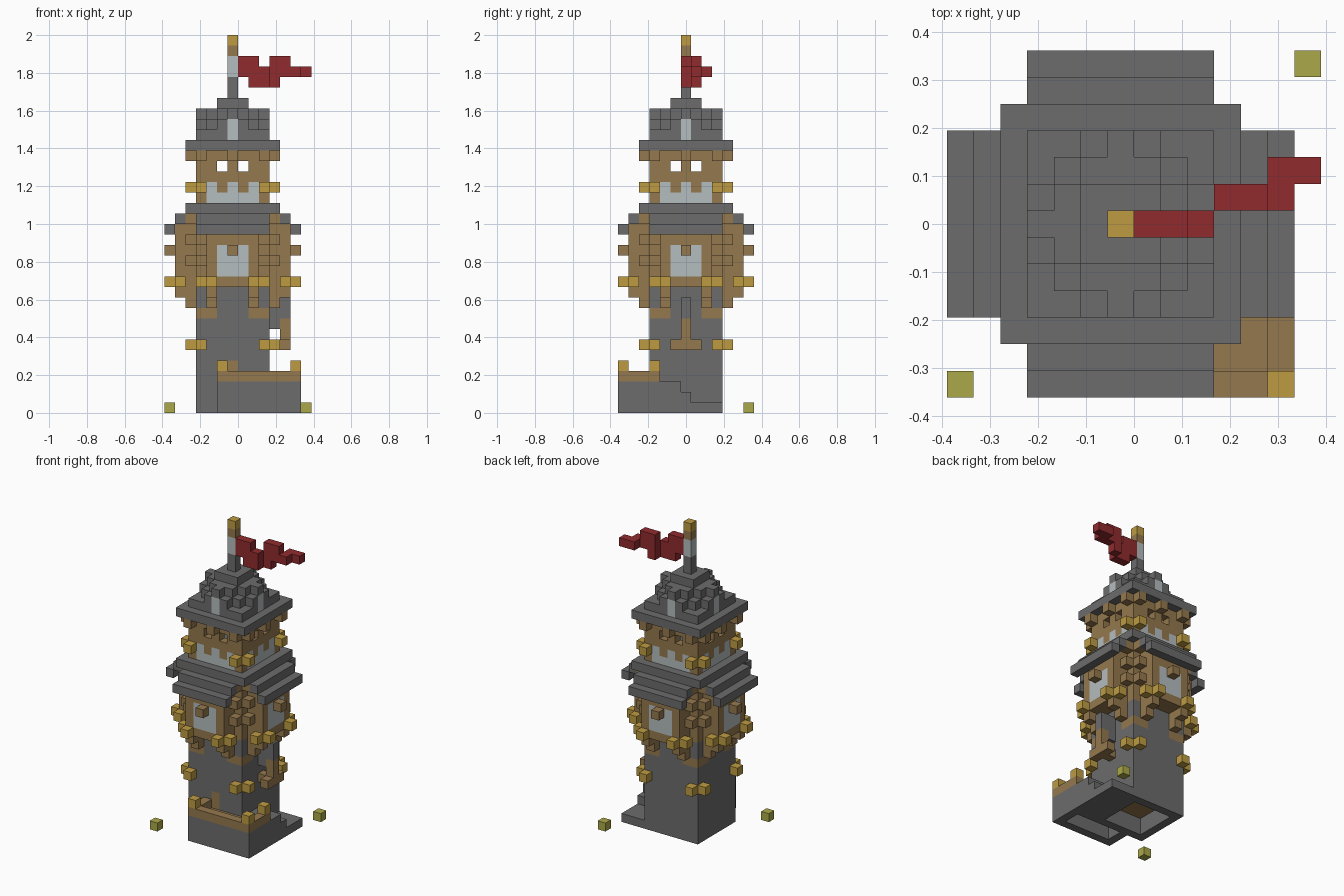
import bpy
import bmesh
from itertools import product
from mathutils import Vector

old = bpy.data.objects.get("Cube")
if old:
    bpy.data.objects.remove(old, do_unlink=True)

V = 1 / 18  # edge length of one block

COLOURS = {
    "stone_grey": (0.15, 0.15, 0.15),
    "timber_brown": (0.30, 0.19, 0.076),
    "lantern_gold": (0.51, 0.33, 0.055),
    "pale_window": (0.46, 0.51, 0.52),
    "flag_red": (0.28, 0.024, 0.027),
    "moss_olive": (0.41, 0.40, 0.067),
}
GREY, BROWN, GOLD, PALE, RED, OLIVE = COLOURS
cells = {}  # block position -> (part, colour)


def span(r):
    return range(r, r + 1) if isinstance(r, int) else range(r[0], r[1] + 1)


def fill(part, colour, u, v, k):
    """Fill a box of blocks; each range is a number or (first, last)."""
    for c in product(span(u), span(v), span(k)):
        cells[c] = (part, colour)


def fill_sides(part, colour, u, v, k):
    """Fill the same box on all four sides, mirrored left to right."""
    for a, b, c in product(span(u), span(v), span(k)):
        for s, t in product((-1, 1), repeat=2):
            cells[s * a, t * b, c] = (part, colour)
            cells[t * b, s * a, c] = (part, colour)


def carve(u, v, k):
    for c in product(span(u), span(v), span(k)):
        cells.pop(c, None)


def square(part, colour, r, k):
    fill(part, colour, (-r, r), (-r, r), k)


# Tower shaft with a hollow foot
square("tower_shaft", GREY, 3, (0, 11))
square("tower_floor", BROWN, 2, 2)
carve((-2, 2), (-2, 2), (0, 1))
fill_sides("shaft_lanterns", GOLD, 3, 4, 6)
fill_sides("corbels", BROWN, (2, 3), 3, 9)
fill_sides("corbels", BROWN, 2, 4, (10, 11))
fill_sides("corbels", BROWN, 2, 5, 11)

# Terrace at the front, with railing, posts and side stairs
fill("terrace", GREY, (-1, 6), (-6, -4), (0, 2))
fill("terrace", GREY, (4, 6), -3, (0, 2))
fill("terrace_floor", BROWN, (0, 5), (-5, -4), 2)
carve((0, 5), (-5, -4), (0, 1))
fill("terrace_railing", BROWN, (-1, 6), -6, 3)
fill("terrace_railing", BROWN, -1, (-6, -4), 3)
fill("terrace_railing", BROWN, 6, (-6, -3), 3)
for u, v in ((-1, -6), (6, -6), (6, -3)):
    fill("railing_posts", GOLD, u, v, 4)
fill("front_door", BROWN, 0, -3, (3, 4))
for k, end in enumerate((3, 0, -1)):
    fill("side_stairs", GREY, (4, 6), (-2, end), k)

# Small hanging oriel on the left side
fill("oriel", GREY, 4, 0, (8, 10))
fill("oriel", GREY, 5, 0, (9, 10))
fill("oriel_frame", BROWN, 5, 0, (6, 8))
fill("oriel_frame", BROWN, 5, (-1, 1), 6)
fill("oriel_frame", BROWN, 4, 0, 6)

# Lower room with four bays
square("lower_room", BROWN, 3, (12, 18))
fill_sides("bays", BROWN, (0, 2), (4, 5), (12, 17))
fill_sides("bays", BROWN, (0, 2), 4, 18)
fill_sides("bay_windows", PALE, (0, 1), 5, (13, 15))
fill_sides("window_hoods", BROWN, 0, 6, 15)
fill_sides("bay_lanterns", GOLD, 2, 6, 12)
fill_sides("bay_lanterns", GOLD, 3, 5, 12)
for k in (14, 16, 18):
    fill_sides("corner_brackets", BROWN, 3, 4, k)

# Lower roof, stepping down over the bays
square("lower_roof", GREY, 4, 19)
fill_sides("lower_roof", GREY, (0, 3), 5, 18)
fill_sides("lower_roof", GREY, (0, 3), 6, 17)

# Hollow upper room with window band and lookout holes
square("upper_room", BROWN, 3, (20, 24))
carve((-2, 2), (-2, 2), (20, 24))
fill_sides("upper_windows", PALE, (0, 2), 3, 20)
fill_sides("upper_windows", PALE, 0, 3, 21)
fill_sides("upper_windows", PALE, 2, 3, 21)
for s in (-1, 1):
    for end in (-3, 3):
        carve(s, end, 23)
        carve(end, s, 23)
fill_sides("upper_lanterns", GOLD, 3, 4, 21)
for u in (0, 3):
    fill_sides("eave_brackets", BROWN, u, 4, 24)

# Upper roof with four dormers
square("upper_roof", GREY, 4, 25)
square("upper_roof", GREY, 3, 26)
square("upper_roof", GREY, 2, 27)
fill_sides("dormers", GREY, (0, 1), 3, 27)
fill_sides("dormers", GREY, 0, 3, 28)
fill_sides("dormer_windows", PALE, 0, 3, (26, 27))
fill_sides("upper_roof", GREY, (0, 1), (0, 2), 28)
square("upper_roof", GREY, 1, 29)

# Flagpole
for colour, k in ((GREY, (30, 31)), (PALE, (32, 33)), (BROWN, 34), (GOLD, 35)):
    fill("flagpole", colour, 0, 0, k)

# Waving flag: columns stepping backwards
fill("flag", RED, 1, 0, (32, 33))
fill("flag", RED, 2, 0, (31, 33))
fill("flag", RED, 3, 0, (31, 32))
fill("flag", RED, 4, 1, (31, 33))
fill("flag", RED, 5, 1, (32, 33))
fill("flag", RED, 6, (1, 2), 32)
fill("flag", RED, 7, 2, 32)

# Loose blocks on the ground
fill("ground_block_front", OLIVE, -6, -6, 0)
fill("ground_block_back", OLIVE, 7, 6, 0)

materials = {}
for name, rgb in COLOURS.items():
    m = bpy.data.materials.new(name)
    m.use_nodes = True
    m.diffuse_color = (*rgb, 1)
    m.node_tree.nodes["Principled BSDF"].inputs["Base Color"].default_value = (*rgb, 1)
    materials[name] = m


def build(part):
    """Make one mesh from the exposed block faces of a part."""
    mesh = bpy.data.meshes.new(part)
    bm = bmesh.new()
    slots = []
    for pos, (owner, colour) in cells.items():
        if owner != part:
            continue
        if colour not in slots:
            slots.append(colour)
            mesh.materials.append(materials[colour])
        centre = Vector((pos[0] - 0.5, pos[1], pos[2] + 0.5))
        for axis, sign in product(range(3), (-1, 1)):
            n = Vector((0, 0, 0))
            n[axis] = sign
            if tuple(int(p + d) for p, d in zip(pos, n)) in cells:
                continue
            a = Vector((0, 0, 0))
            a[(axis + 1) % 3] = 0.5
            b = n.cross(a)
            mid = centre + n / 2
            corners = (mid - a - b, mid + a - b, mid + a + b, mid - a + b)
            face = bm.faces.new([bm.verts.new(c * V) for c in corners])
            face.material_index = slots.index(colour)
    bmesh.ops.remove_doubles(bm, verts=bm.verts, dist=V / 100)
    bm.to_mesh(mesh)
    bm.free()
    bpy.context.collection.objects.link(bpy.data.objects.new(part, mesh))


for part in dict.fromkeys(owner for owner, _ in cells.values()):
    build(part)
